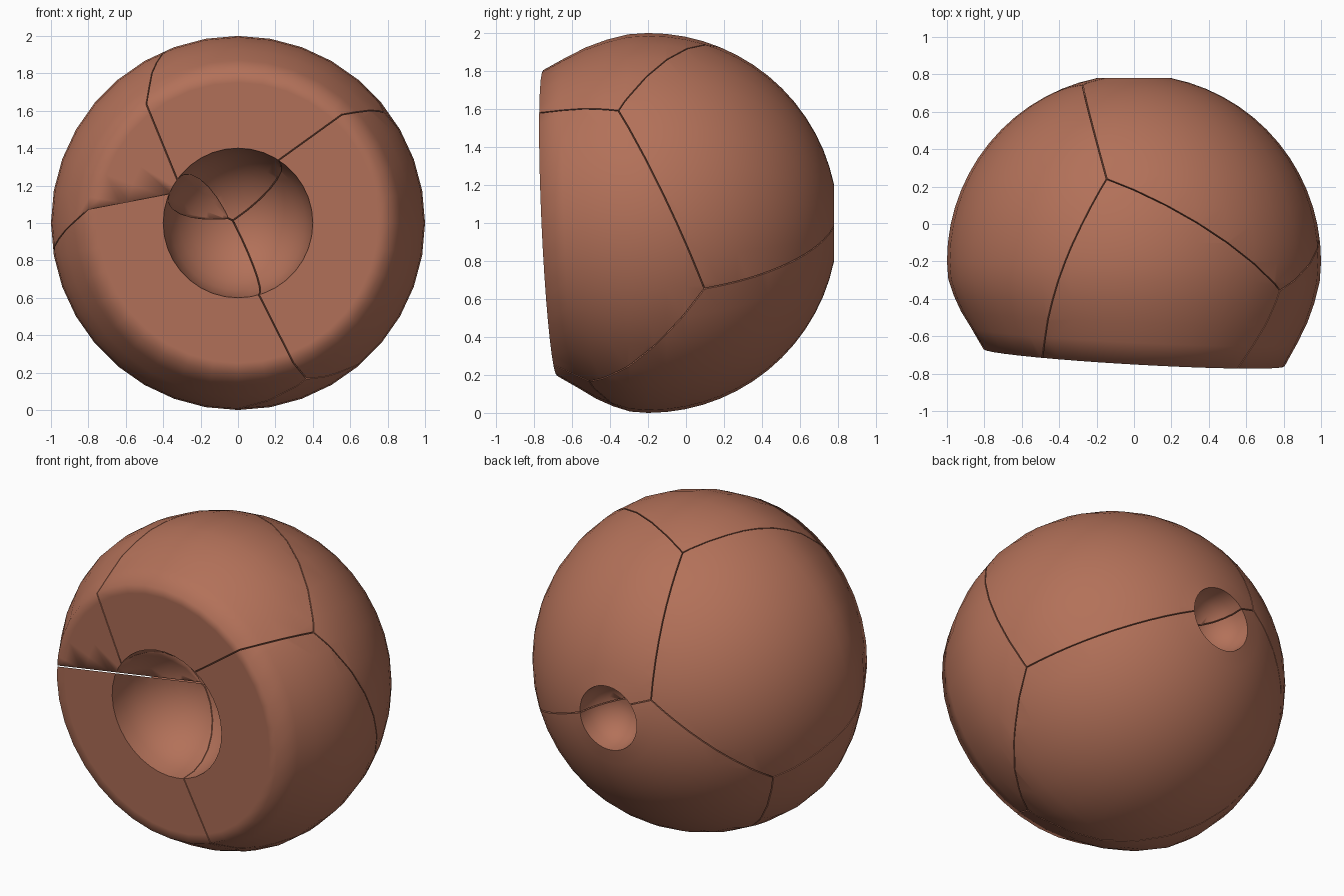
import bpy, bmesh, math
from mathutils import Vector

if "Cube" in bpy.data.objects:
    bpy.data.objects.remove(bpy.data.objects["Cube"])

SEGMENTS = 36
CENTRE = Vector((0, -0.2, 1))   # centre of the round body
GAP = 0.003                     # half width of the hairline cracks

clay = bpy.data.materials.new("terracotta")
clay.diffuse_color = (0.45, 0.165, 0.1, 1)
clay.use_nodes = True
clay.node_tree.nodes["Principled BSDF"].inputs["Base Color"].default_value = clay.diffuse_color


def arc(radius, y0, y1_depth, a0, a1, steps):
    """Profile points (distance from y axis, y) along an elliptic arc."""
    pts = []
    for i in range(steps + 1):
        a = math.radians(a0 + (a1 - a0) * i / steps)
        pts.append((radius * math.sin(a), y0 + y1_depth * math.cos(a)))
    return pts


# Profile: front bowl, flat front ring, round body, small back dimple
front_y = -0.715
profile = arc(0.4, front_y, 0.42, 0, 90, 7)
profile += [(0.6, front_y), (0.75, front_y), (0.805, front_y), (0.87, -0.6),
            (0.925, -0.5), (0.965, -0.4), (0.993, -0.3)]
profile += arc(1.0, CENTRE.y, 1.0, 90, 11.5, 14)
profile += arc(0.2, 0.77, -0.2, 90, 0, 5)[1:]


def tilt(v):
    """Lean the flat front a little, fading out towards the back."""
    w = max(0.0, min(1.0, (-v.y - 0.25) / 0.4))
    return Vector((v.x, v.y - w * (0.045 * (v.z - 1) + 0.057 * v.x), v.z))


def make_body():
    bm = bmesh.new()
    rings = []
    for r, y in profile:
        if r < 1e-4:
            rings.append([bm.verts.new(tilt(Vector((0, y, 1))))])
            continue
        ring = []
        for i in range(SEGMENTS):
            a = 2 * math.pi * i / SEGMENTS
            ring.append(bm.verts.new(tilt(Vector((r * math.cos(a), y, 1 + r * math.sin(a))))))
        rings.append(ring)
    for lower, upper in zip(rings, rings[1:]):
        for i in range(SEGMENTS):
            j = (i + 1) % SEGMENTS
            quad = [lower[i % len(lower)], lower[j % len(lower)],
                    upper[j % len(upper)], upper[i % len(upper)]]
            bm.faces.new(list(dict.fromkeys(quad)))
    bmesh.ops.recalc_face_normals(bm, faces=bm.faces[:])
    return bm


# Directions of the broken pieces: top, right, back, left, underside, front foot
seeds = {
    "top_piece": (0.15, -0.3, 0.9),
    "right_piece": (0.75, -0.6, 0.03),
    "back_piece": (0.576, 0.53, 0.556),
    "left_piece": (-0.79, 0.136, 0.525),
    "underside_piece": (0.046, 0.617, -0.737),
    "front_foot_piece": (-0.6, -0.4, -0.65),
}

for name, seed in seeds.items():
    seed = Vector(seed)
    bm = make_body()
    # Cut the body halfway towards every neighbouring piece
    for other_name, other in seeds.items():
        if other_name == name:
            continue
        other = Vector(other)
        normal = (other - seed).normalized()
        point = CENTRE + (seed + other) / 2 - normal * GAP
        cut = bmesh.ops.bisect_plane(
            bm, geom=bm.verts[:] + bm.edges[:] + bm.faces[:], dist=1e-5,
            plane_co=point, plane_no=normal, clear_outer=True)
        rim = [e for e in cut["geom_cut"]
               if isinstance(e, bmesh.types.BMEdge) and e.is_boundary]
        if rim:
            bmesh.ops.triangle_fill(bm, use_beauty=True, edges=rim, normal=normal)
    bmesh.ops.recalc_face_normals(bm, faces=bm.faces[:])
    mesh = bpy.data.meshes.new(name)
    bm.to_mesh(mesh)
    bm.free()
    mesh.materials.append(clay)
    obj = bpy.data.objects.new(name, mesh)
    bpy.context.collection.objects.link(obj)
    bpy.ops.object.select_all(action='DESELECT')
    obj.select_set(True)
    bpy.context.view_layer.objects.active = obj
    bpy.ops.object.shade_smooth_by_angle(angle=math.radians(66))
